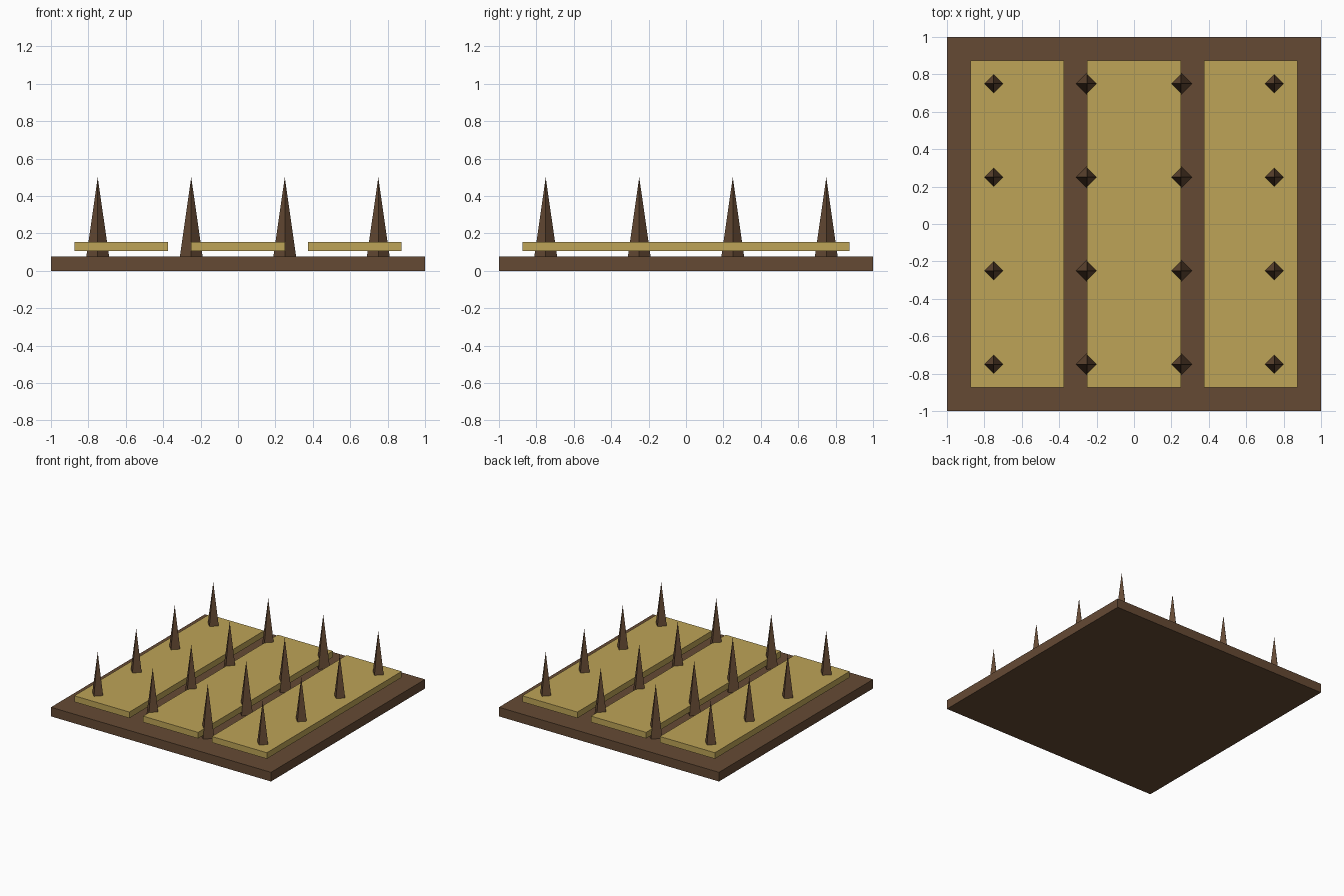
import bpy

if "Cube" in bpy.data.objects:
    bpy.data.objects.remove(bpy.data.objects["Cube"])

def material(name, color):
    m = bpy.data.materials.new(name)
    m.diffuse_color = (*color, 1)
    m.use_nodes = True
    m.node_tree.nodes["Principled BSDF"].inputs["Base Color"].default_value = m.diffuse_color
    return m

dark_wood = material("dark_wood", (0.13, 0.068, 0.034))
straw = material("straw", (0.51, 0.37, 0.095))

def box(name, lo, hi, mat):
    center = [(a + b) / 2 for a, b in zip(lo, hi)]
    bpy.ops.mesh.primitive_cube_add(size=1, location=center)
    ob = bpy.context.object
    ob.name = name
    ob.scale = [b - a for a, b in zip(lo, hi)]
    bpy.ops.object.transform_apply(location=False, rotation=False, scale=True)
    ob.data.materials.append(mat)

# Square base slab
BASE_TOP, TIP = 0.075, 0.5
box("base", (-1, -1, 0), (1, 1, BASE_TOP), dark_wood)

# Three planks hovering just above the base
for x in (-0.625, 0, 0.625):
    box("plank", (x - 0.25, -0.875, 0.105), (x + 0.25, 0.875, 0.155), straw)

# 4 x 4 grid of four-sided spikes, corners facing the axes
for x in (-0.75, -0.25, 0.25, 0.75):
    for y in (-0.75, -0.25, 0.25, 0.75):
        bpy.ops.mesh.primitive_cone_add(
            vertices=4, radius1=0.061, radius2=0, depth=TIP - BASE_TOP,
            location=(x, y, (BASE_TOP + TIP) / 2))
        spike = bpy.context.object
        spike.name = "spike"
        spike.data.materials.append(dark_wood)
